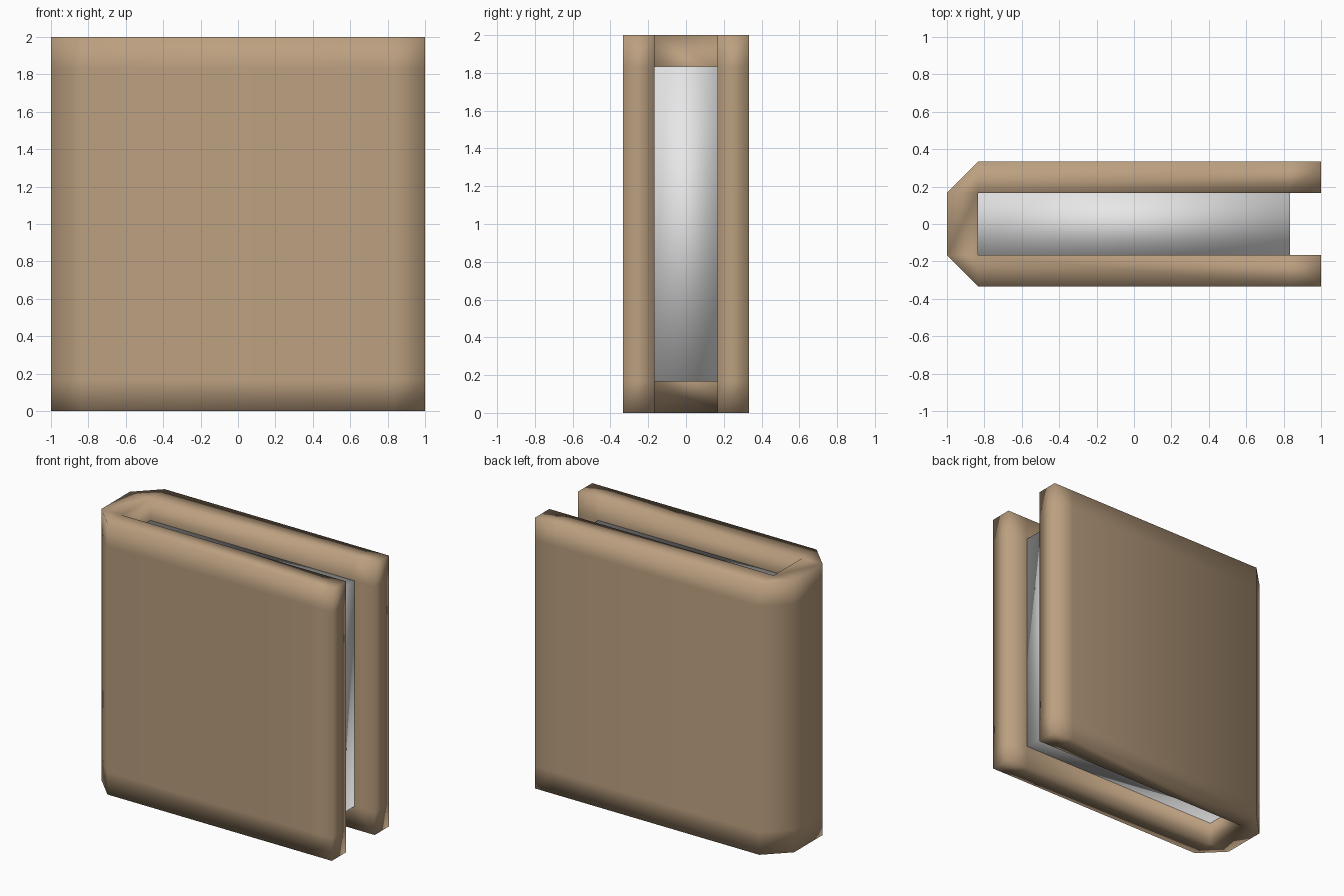
import bpy, bmesh

if "Cube" in bpy.data.objects:
    bpy.data.objects.remove(bpy.data.objects["Cube"])

U = 1 / 6  # thickness unit of the book


def material(name, rgb):
    m = bpy.data.materials.new(name)
    m.diffuse_color = (*rgb, 1)
    m.use_nodes = True
    m.node_tree.nodes["Principled BSDF"].inputs["Base Color"].default_value = m.diffuse_color
    return m


def finish(name, bm, mat):
    bmesh.ops.recalc_face_normals(bm, faces=bm.faces[:])
    me = bpy.data.meshes.new(name)
    bm.to_mesh(me)
    bm.free()
    me.materials.append(mat)
    for p in me.polygons:
        p.use_smooth = True
    ob = bpy.data.objects.new(name, me)
    bpy.context.collection.objects.link(ob)
    return ob


tan = material("tan leather", (0.50, 0.35, 0.215))
paper = material("white paper", (0.8, 0.8, 0.8))

# Cover: U-shaped cross-section split into cells, raised through four levels
cells = [
    [(-6, -1), (-5, -1), (-5, 1), (-6, 1)],   # spine
    [(-6, -1), (-5, -2), (-5, -1)],           # front bevelled corner
    [(-6, 1), (-5, 1), (-5, 2)],              # back bevelled corner
]
for s in (-1, 1):                             # the two boards
    for a, b in ((-5, 5), (5, 6)):
        cells.append([(a, s), (b, s), (b, 2 * s), (a, 2 * s)])

edges = [frozenset((c[i], c[(i + 1) % len(c)])) for c in cells for i in range(len(c))]
rim = [e for e in edges if edges.count(e) == 1]
levels = (0, 1, 11, 12)
bm = bmesh.new()
verts = {}


def vert(p, z):
    key = (*p, z)
    if key not in verts:
        verts[key] = bm.verts.new([v * U for v in key])
    return verts[key]


for c in cells:
    for z in (levels[0], levels[-1]):
        bm.faces.new([vert(p, z) for p in c])
for e in rim:
    p, q = tuple(e)
    for lo, hi in zip(levels, levels[1:]):
        bm.faces.new([vert(p, lo), vert(q, lo), vert(q, hi), vert(p, hi)])
finish("cover", bm, tan)

# Page block held between the boards
bm = bmesh.new()
bmesh.ops.create_cube(bm, size=1)
bmesh.ops.scale(bm, vec=(10 * U, 2 * U, 10 * U), verts=bm.verts)
bmesh.ops.translate(bm, vec=(0, 0, 1), verts=bm.verts)
finish("pages", bm, paper)
